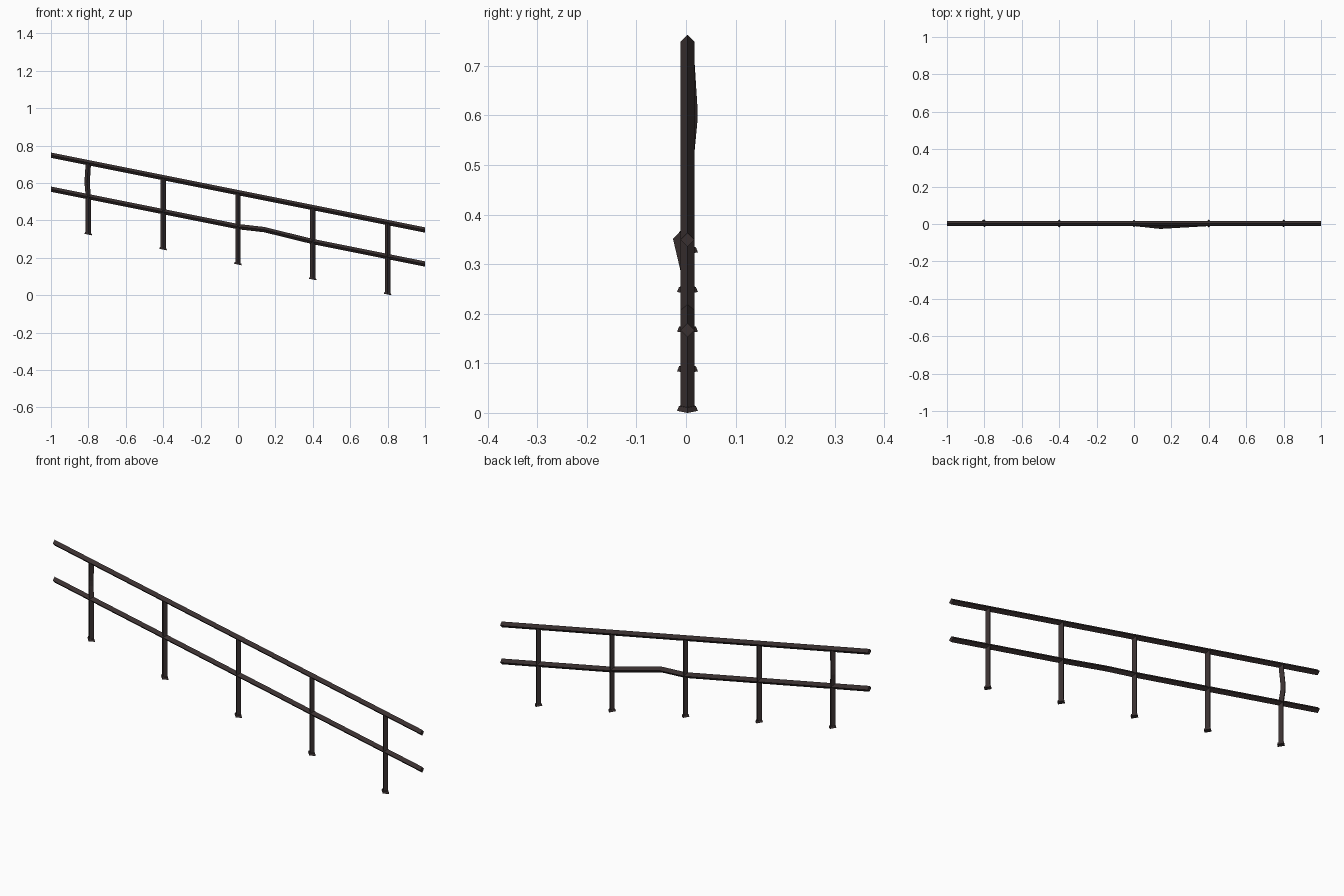
import bpy, bmesh
from mathutils import Vector

if "Cube" in bpy.data.objects:
    bpy.data.objects.remove(bpy.data.objects["Cube"])

SLOPE = -0.2     # drop of the railing along x
Y0 = 0.003       # centre line of the railing
R = 0.0142       # half diagonal of the diamond section

mat = bpy.data.materials.new("dark brown iron")
mat.diffuse_color = (0.042, 0.030, 0.030, 1)
mat.use_nodes = True
mat.node_tree.nodes["Principled BSDF"].inputs["Base Color"].default_value = mat.diffuse_color

AX, AY, AZ = Vector((1, 0, 0)), Vector((0, 1, 0)), Vector((0, 0, 1))


def diamond_bar(name, path, u, v):
    """Sweep a diamond section along path; path items are (x, y, z, radius)."""
    bm = bmesh.new()
    rings = []
    for x, y, z, r in path:
        c = Vector((x, y, z))
        rings.append([bm.verts.new(c + d * r) for d in (u, v, -u, -v)])
    for a, b in zip(rings, rings[1:]):
        for i in range(4):
            j = (i + 1) % 4
            bm.faces.new((a[i], a[j], b[j], b[i]))
    bm.faces.new(rings[0])
    bm.faces.new(rings[-1])
    bmesh.ops.recalc_face_normals(bm, faces=bm.faces)
    me = bpy.data.meshes.new(name)
    bm.to_mesh(me)
    bm.free()
    me.materials.append(mat)
    ob = bpy.data.objects.new(name, me)
    bpy.context.collection.objects.link(ob)
    return ob


def top_z(x):
    return 0.549 + SLOPE * x


def mid_z(x):
    return 0.367 + SLOPE * x


# Handrail, straight
diamond_bar("top_rail", [(x, Y0, top_z(x), R) for x in (-1, 1)], AY, AZ)

# Middle rail, knocked outwards between two posts
diamond_bar("middle_rail", [
    (-1, Y0, mid_z(-1), R), (0, Y0, mid_z(0), R),
    (0.14, -0.012, 0.351, R),
    (0.4, Y0, mid_z(0.4), R), (1, Y0, mid_z(1), R)], AY, AZ)

# Posts and flared feet that follow the slope
along = AX + AZ * SLOPE
for n, x in enumerate((-0.8, -0.4, 0, 0.4, 0.8)):
    base = 0.164 + SLOPE * x
    path = [(x, Y0, base + 0.004, R), (x, Y0, mid_z(x), R)]
    if n == 0:   # the highest post is bent
        path += [(x - 0.006, Y0 + 0.006, 0.59, R),
                 (x - 0.006, Y0 + 0.006, 0.615, R)]
    path.append((x, Y0, top_z(x), R))
    diamond_bar(f"post_{n + 1}", path, along, AY)
    diamond_bar(f"post_foot_{n + 1}", [
        (x, Y0, base, 0.021), (x, Y0, base + 0.010, 0.017)], along, AY)
